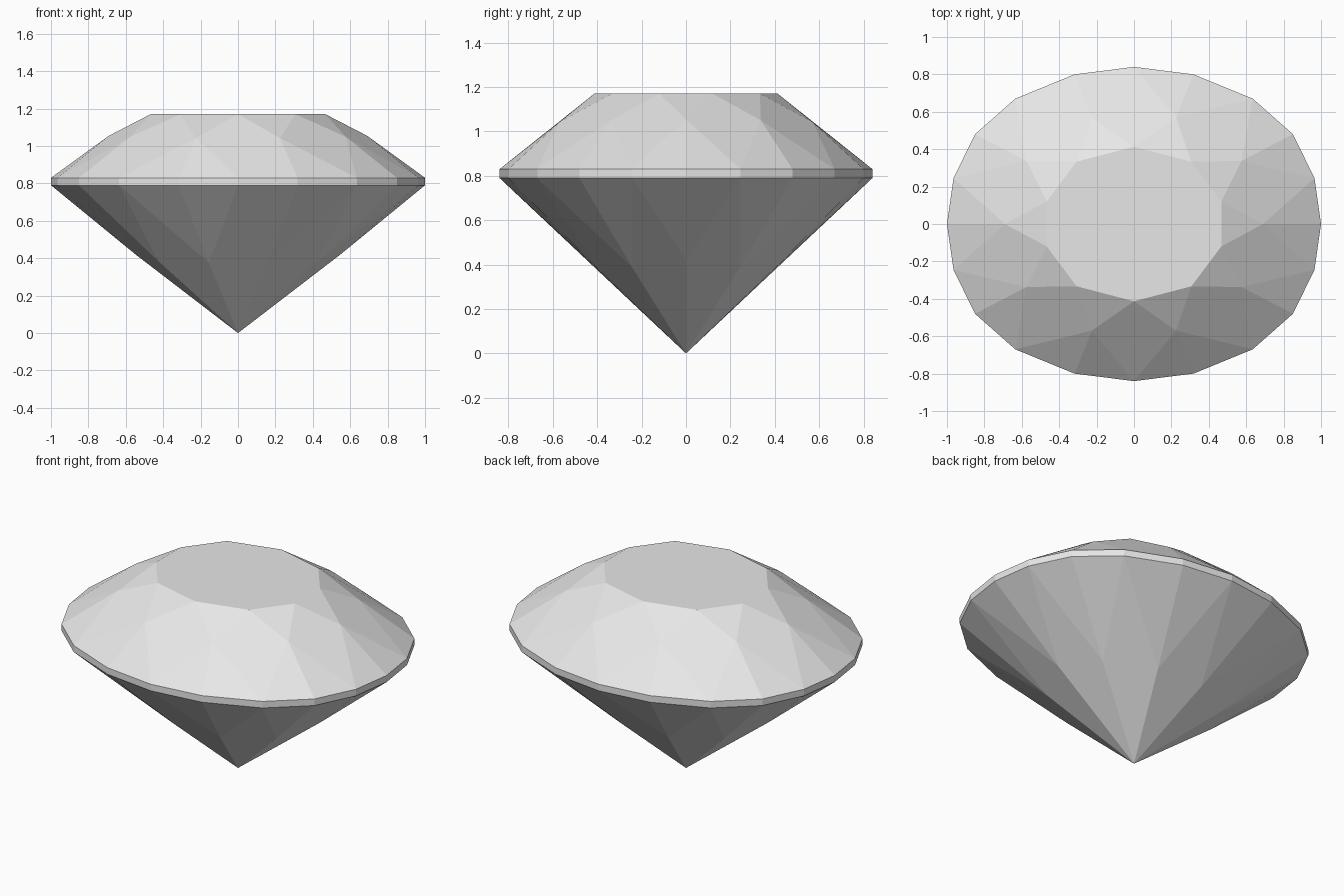
import bpy
import bmesh

cube = bpy.data.objects.get("Cube")
if cube:
    bpy.data.objects.remove(cube)

SIDES = 20
GIRDLE_LOW, GIRDLE_HIGH, TABLE_Z = 0.79, 0.83, 1.17

# Outline of one quadrant, from the x axis to the y axis
OUTLINE = [(1, 0), (0.965, 0.245), (0.85, 0.48), (0.635, 0.67), (0.318, 0.80), (0, 0.84)]
# Table corners sit at odd steps; crown and pavilion corners at even steps
TABLE = {1: (0.467, 0.12), 3: (0.307, 0.333), 5: (0, 0.413)}
CROWN = {0: (0.69, 0, 1.055), 2: (0.575, 0.337, 1.05), 4: (0.225, 0.57, 1.042)}
PAVILION_DEPTH = {0: 0.53, 2: 0.49, 4: 0.475}
PAVILION = {i: (OUTLINE[i][0] * 1.03 * k, OUTLINE[i][1] * 1.03 * k, GIRDLE_LOW * k)
            for i, k in PAVILION_DEPTH.items()}

bm = bmesh.new()


def ring(quadrant, steps, z=None):
    """Mirror a quadrant of points into a full ring, keyed by step."""
    verts = {}
    for i in steps:
        j = min(i, SIDES - i)
        sy = -1 if i > SIDES // 2 else 1
        sx = -1 if j > SIDES // 4 else 1
        p = quadrant[min(j, SIDES // 2 - j)]
        verts[i] = bm.verts.new((sx * p[0], sy * p[1], p[2] if z is None else z))
    return verts


odd, even = range(1, SIDES, 2), range(0, SIDES, 2)
table = ring(TABLE, odd, TABLE_Z)
crown = ring(CROWN, even)
upper = ring(OUTLINE, range(SIDES), GIRDLE_HIGH)
lower = ring(OUTLINE, range(SIDES), GIRDLE_LOW)
pavilion = ring(PAVILION, even)
culet = bm.verts.new((0, 0, 0))

# Flat table on top
bm.faces.new(list(table.values()))

# Girdle band
for i in range(SIDES):
    n = (i + 1) % SIDES
    bm.faces.new((lower[i], lower[n], upper[n], upper[i]))

# Kite facets of the crown and pavilion
for i in odd:
    a, b = i - 1, (i + 1) % SIDES
    bm.faces.new((table[i], crown[a], upper[i], crown[b]))
    bm.faces.new((culet, pavilion[b], lower[i], pavilion[a]))

# Star facets beside the table, and paired facets along the girdle
for i in even:
    a, b = (i - 1) % SIDES, i + 1
    bm.faces.new((table[a], crown[i], table[b]))
    for s, t in ((a, i), (i, b)):
        bm.faces.new((crown[i], upper[s], upper[t]))
        bm.faces.new((pavilion[i], lower[t], lower[s]))

bmesh.ops.recalc_face_normals(bm, faces=bm.faces)
mesh = bpy.data.meshes.new("cut_gemstone")
bm.to_mesh(mesh)
bm.free()

# Single pale grey material, flat shaded facets
grey = bpy.data.materials.new("pale_grey")
grey.use_nodes = True
colour = (0.8, 0.8, 0.8, 1)
grey.diffuse_color = colour
grey.node_tree.nodes["Principled BSDF"].inputs["Base Color"].default_value = colour
mesh.materials.append(grey)

gem = bpy.data.objects.new("cut_gemstone", mesh)
bpy.context.collection.objects.link(gem)
